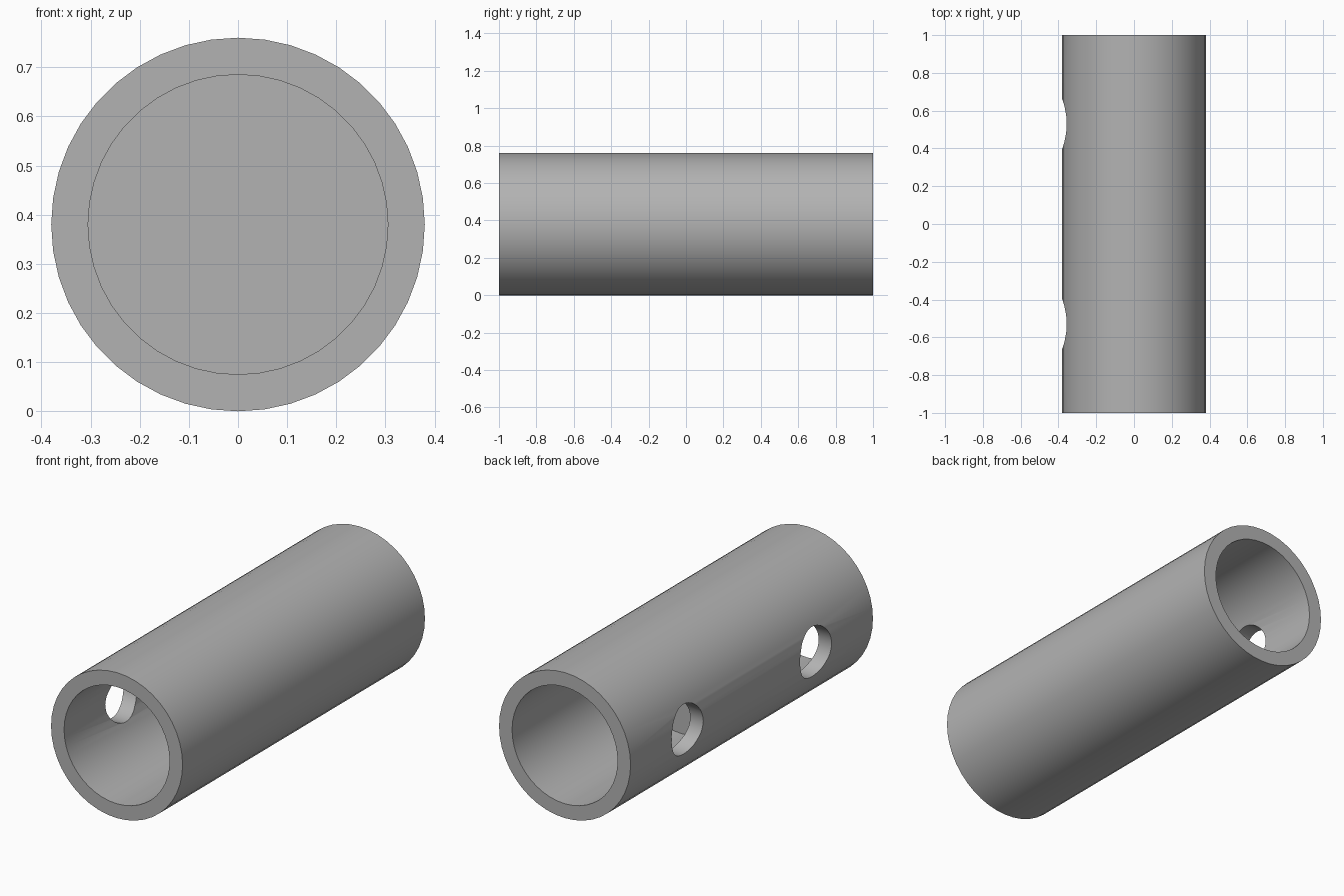
import bpy
import math

if "Cube" in bpy.data.objects:
    bpy.data.objects.remove(bpy.data.objects["Cube"], do_unlink=True)

OUTER, INNER, HOLE = 0.38, 0.305, 0.13
HALF_LENGTH, WALL = 1.0, 0.04
SIDES = 44

grey = bpy.data.materials.new("grey")
grey.use_nodes = True
colour = (0.45, 0.45, 0.45, 1)
grey.diffuse_color = colour
grey.node_tree.nodes["Principled BSDF"].inputs["Base Color"].default_value = colour


def cylinder(name, radius, depth, location, axis, sides=SIDES):
    rotation = (math.pi / 2, 0, 0) if axis == "y" else (0, math.pi / 2, 0)
    bpy.ops.mesh.primitive_cylinder_add(vertices=sides, radius=radius, depth=depth,
                                        location=location, rotation=rotation)
    obj = bpy.context.object
    obj.name = name
    obj.data.materials.append(grey)
    return obj


# Tube body
tube = cylinder("tube", OUTER, 2 * HALF_LENGTH, (0, 0, OUTER), "y")

# Cutters: a bore from each end leaving a middle wall, and two side holes
cutters = []
bore_depth = HALF_LENGTH - WALL
for side, end in ((-1, "front"), (1, "back")):
    cutters.append(cylinder(end + "_bore", INNER, bore_depth + 0.1,
                            (0, side * (WALL + (bore_depth + 0.1) / 2), OUTER), "y"))
    cutters.append(cylinder(end + "_side_hole", HOLE, 0.4,
                            (-0.4, side * 0.53, OUTER), "x"))

for cutter in cutters:
    cut = tube.modifiers.new(cutter.name, "BOOLEAN")
    cut.operation = "DIFFERENCE"
    cut.solver = "EXACT"
    cut.object = cutter

# Apply the cuts, then drop the cutters
bpy.ops.object.select_all(action="DESELECT")
tube.select_set(True)
bpy.context.view_layer.objects.active = tube
for modifier in list(tube.modifiers):
    bpy.ops.object.modifier_apply(modifier=modifier.name)
for cutter in cutters:
    bpy.data.objects.remove(cutter, do_unlink=True)

bpy.ops.object.shade_smooth_by_angle(angle=math.radians(30))
